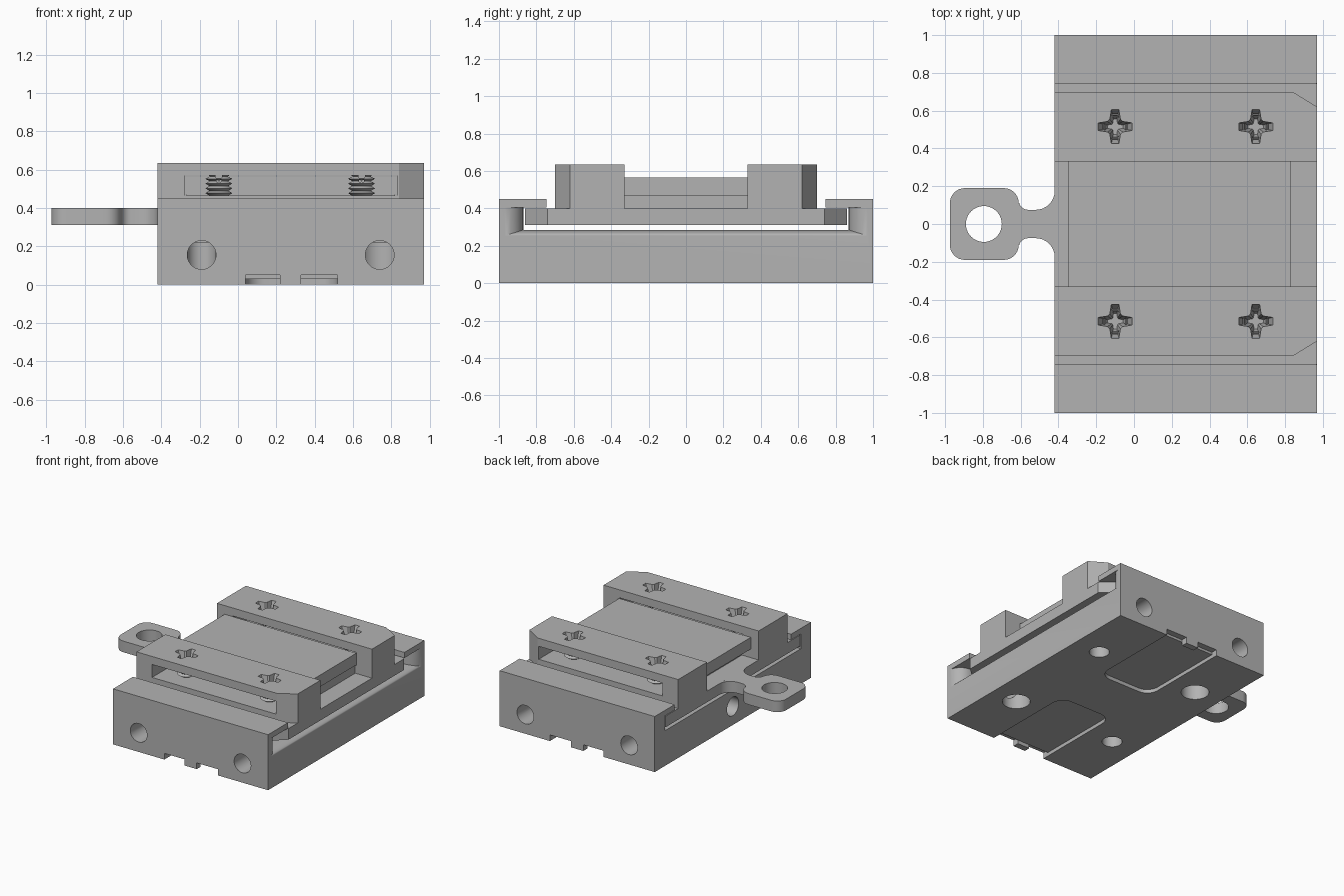
import bpy, bmesh
from math import pi, sin, cos, radians
from mathutils import Matrix, Vector

cube = bpy.data.objects.get("Cube")
if cube:
    bpy.data.objects.remove(cube)

GREY = (0.45, 0.45, 0.45, 1)
grey = bpy.data.materials.new("plain grey")
grey.use_nodes = True
grey.diffuse_color = GREY
grey.node_tree.nodes["Principled BSDF"].inputs["Base Color"].default_value = GREY


def finish(name, bm):
    bmesh.ops.recalc_face_normals(bm, faces=bm.faces)
    mesh = bpy.data.meshes.new(name)
    bm.to_mesh(mesh)
    bm.free()
    mesh.materials.append(grey)
    ob = bpy.data.objects.new(name, mesh)
    bpy.context.collection.objects.link(ob)
    return ob


def loft(name, rings):
    """Solid through a list of equal-length rings of points."""
    bm = bmesh.new()
    rows = [[bm.verts.new(p) for p in ring] for ring in rings]
    n = len(rows[0])
    for a, b in zip(rows, rows[1:]):
        for i in range(n):
            bm.faces.new((a[i], a[(i + 1) % n], b[(i + 1) % n], b[i]))
    bm.faces.new(rows[0])
    bm.faces.new(rows[-1])
    return finish(name, bm)


def prism(name, outline, z0, z1):
    return loft(name, [[(x, y, z) for x, y in outline] for z in (z0, z1)])


def box(name, x0, x1, y0, y1, z0, z1):
    return prism(name, [(x0, y0), (x1, y0), (x1, y1), (x0, y1)], z0, z1)


def rod(name, start, end, r):
    a, b = Vector(start), Vector(end)
    bm = bmesh.new()
    turn = (b - a).to_track_quat('Z', 'Y').to_matrix().to_4x4()
    bmesh.ops.create_cone(bm, cap_ends=True, segments=40, radius1=r, radius2=r,
                          depth=(b - a).length,
                          matrix=Matrix.Translation((a + b) / 2) @ turn)
    return finish(name, bm)


def arc(cx, cy, r, a0, a1, n=8):
    angles = [radians(a0 + (a1 - a0) * i / n) for i in range(n + 1)]
    return [(cx + r * cos(a), cy + r * sin(a)) for a in angles]


def cut(target, cutters):
    for c in cutters:
        mod = target.modifiers.new("cut", 'BOOLEAN')
        mod.operation, mod.solver, mod.object = 'DIFFERENCE', 'EXACT', c
        bpy.context.view_layer.update()
        graph = bpy.context.evaluated_depsgraph_get()
        mesh = bpy.data.meshes.new_from_object(target.evaluated_get(graph))
        target.modifiers.clear()
        target.data = mesh
        bpy.data.objects.remove(c)


def smooth(ob):
    bpy.ops.object.select_all(action='DESELECT')
    ob.select_set(True)
    bpy.context.view_layer.objects.active = ob
    bpy.ops.object.shade_smooth_by_angle(angle=radians(30))


X0, X1 = -0.42, 0.97
MID = (X0 + X1) / 2

# Base block: undercut channel with a flared mouth, open between the lips
base = box("base", X0, X1, -1, 1, 0, 0.45)


def channel_ring(x, y, z):
    return [(x, -y, z), (x, y, z), (x, y, 0.405), (x, -y, 0.405)]


rings = [channel_ring(X0 - 0.1, 0.87, 0.285)]
for i in range(9):
    t = i / 8 * pi / 2
    flare = 1 - cos(t)
    rings.append(channel_ring(X1 - 0.11 + 0.111 * sin(t),
                              0.87 + 0.11 * flare, 0.285 - 0.035 * flare))
cutters = [loft("channel_cutter", rings),
           box("opening_cutter", X0 - 0.1, X1 + 0.1, -0.745, 0.745, 0.35, 0.6)]

# Base holes: end pairs, one in the side, stepped verticals from below
for sy in (-1, 1):
    for sx in (-1, 1):
        x = MID + sx * 0.465
        cutters.append(rod("end_hole", (x, sy * 1.1, 0.155), (x, sy * 0.5, 0.155), 0.075))
        r = 0.075 if sx == sy else 0.104
        cutters.append(rod("bottom_hole", (x, sy * 0.48, -0.1), (x, sy * 0.48, 0.22), r))
cutters.append(rod("side_hole", (X0 - 0.1, 0, 0.15), (X0 + 0.35, 0, 0.15), 0.075))

# Base pockets with rounded inner corners, a middle tab left standing at each end
for sy in (-1, 1):
    pocket = (arc(0.14, 0.32, 0.1, 180, 270) + arc(0.42, 0.32, 0.1, 270, 360)
              + [(0.52, 1.1), (0.33, 1.1), (0.33, 0.95), (0.22, 0.95),
                 (0.22, 1.1), (0.04, 1.1)])
    cutters.append(prism("pocket", [(x, sy * y) for x, y in pocket], -0.1, 0.03))
    for a, b in ((0.04, 0.22), (0.33, 0.52)):
        cutters.append(box("notch", a, b, sy * 0.95, sy * 1.1, -0.05, 0.05))
cut(base, cutters)
smooth(base)

# Sliding carriage plate with clipped corners at the mouth end
carriage = prism("carriage_plate", [(X0, -0.86), (0.84, -0.86), (X1, -0.74),
                                    (X1, 0.74), (0.84, 0.86), (X0, 0.86)], 0.31, 0.40)

# Pull tab: rounded square, filleted neck and finger hole
half = ([(X0, 0.175)] + arc(X0 - 0.1, 0.175, 0.1, 0, -90)
        + arc(-0.56, 0.125, 0.05, 270, 180)
        + arc(-0.69, 0.11, 0.08, 0, 90) + arc(-0.895, 0.11, 0.08, 90, 180))
tab = prism("pull_tab", half[1:] + [(x, -y) for x, y in reversed(half[1:])], 0.31, 0.40)
cut(tab, [rod("finger_hole", (-0.795, 0, 0.2), (-0.795, 0, 0.6), 0.095)])
smooth(tab)

# Cross recess used in every screw head
cross = []
for k in range(4):
    for px, py in ((0.09, -0.02), (0.09, 0.02), (0.04, 0.028), (0.028, 0.04)):
        a = k * pi / 2
        cross.append((px * cos(a) - py * sin(a), px * sin(a) + py * cos(a)))


def recess(x, y):
    return loft("recess", [[(x + s * px, y + s * py, z) for px, py in cross]
                           for s, z in ((0.45, 0.50), (1, 0.632), (1, 0.70))])


# Clamp bars with long windows, and threaded screws inside them
for side, sy in (("front", -1), ("back", 1)):
    outline = [(X0, 0.33), (X1, 0.33), (X1, 0.62), (0.84, 0.70), (X0, 0.70)]
    bar = prism(side + "_clamp_bar", [(x, sy * y) for x, y in outline], 0.40, 0.635)
    spots = [(-0.10, sy * 0.515), (0.645, sy * 0.515)]
    cut(bar, [box("window", -0.28, 0.83, sy * 0.2, sy * 0.8, 0.465, 0.57)]
        + [recess(x, y) for x, y in spots])
    for label, (x, y) in zip(("right", "left"), spots):
        rings = []
        for i in range(13):
            r = 0.07 if i % 2 else 0.05
            z = 0.44 + i * 0.0125
            rings.append([(px, py, z) for px, py in arc(x, y, r, 0, 350, 35)])
        screw = loft(side + "_" + label + "_screw", rings)
        cut(screw, [recess(x, y)])
        smooth(screw)

# Centre plate on its narrower support
box("centre_plate", -0.35, 0.83, -0.33, 0.33, 0.47, 0.565)
box("centre_support", -0.27, 0.82, -0.33, 0.33, 0.40, 0.47)
